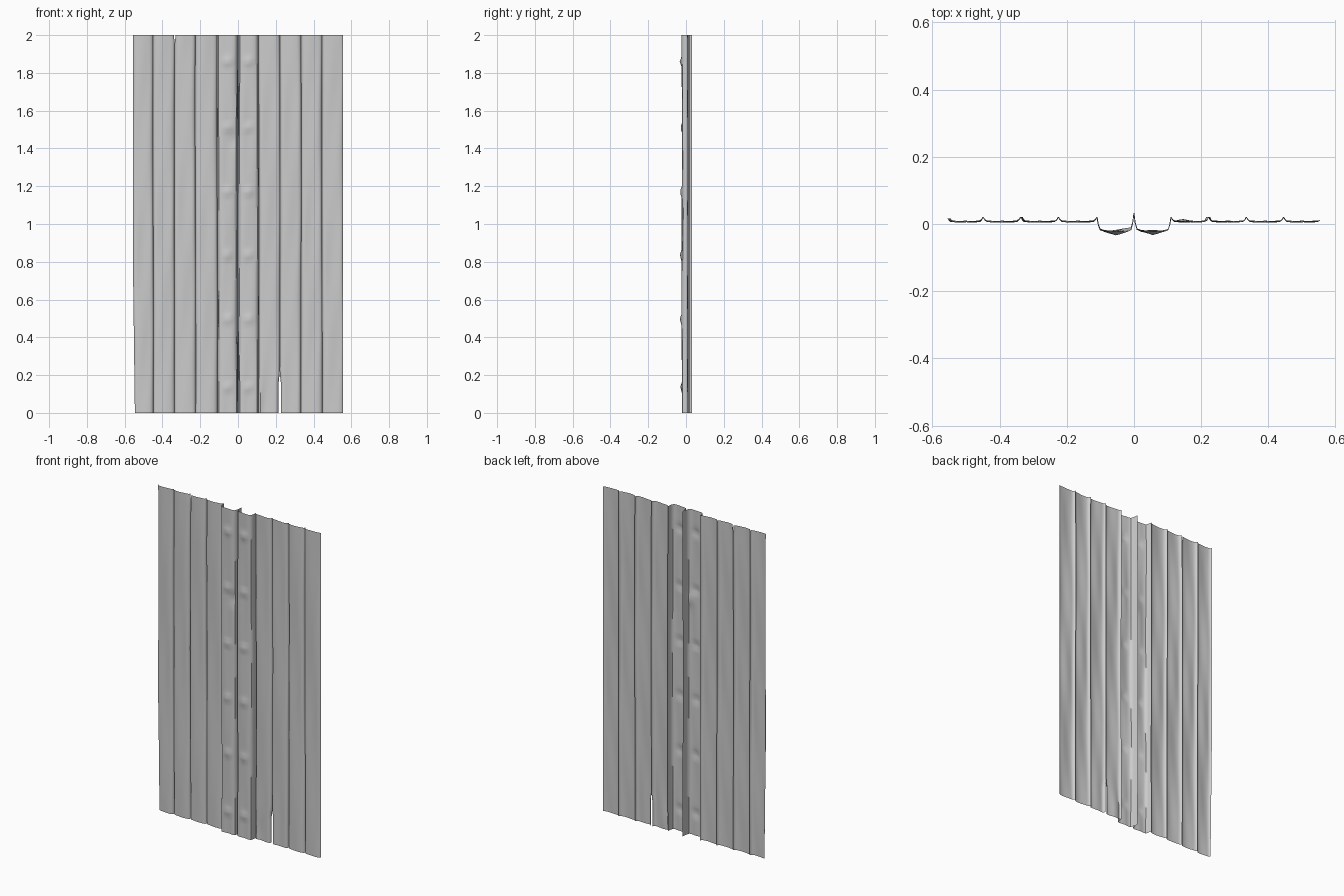
import bpy, bmesh, math, random

if "Cube" in bpy.data.objects:
    bpy.data.objects.remove(bpy.data.objects["Cube"])

random.seed(4)
SEAMS = [-0.555, -0.449, -0.336, -0.225, -0.110, 0.0, 0.110, 0.222, 0.334, 0.445, 0.555]
BUMPS = [0.135, 0.495, 0.835, 1.17, 1.51, 1.86]      # raised spots on the centre boards
ROWS = 100
PHASE = [random.uniform(0, 6.28) for _ in SEAMS]
# cross-section: (fraction across the board, how far it curls back to the seam)
PROFILE = [(0, 1), (0.035, 0.45), (0.085, 0.1), (0.2, 0.0), (0.35, 0), (0.5, 0),
           (0.65, 0), (0.8, 0.0), (0.915, 0.1), (0.965, 0.45), (1, 1)]


def seam_x(i, z):
    """Slightly wavering board edge."""
    if i == 0:
        return SEAMS[0] + 0.009 * max(0, 1 - z / 0.7)
    if i == 10:
        return SEAMS[10]
    return SEAMS[i] + 0.0015 * math.sin(2.3 * z + PHASE[i])


def split(i, z):
    """Half width of the open cracks between boards."""
    if i == 7:
        return 0.006 * min(1, max(0, (0.21 - z) / 0.05))
    if i == 2:
        return 0.004 * min(1, max(0, (z - 1.96) / 0.03))
    return 0


def gauss(x, z, cx, cz, sx, sz):
    return math.exp(-((x - cx) / sx) ** 2 - ((z - cz) / sz) ** 2)


def make_board(n):
    centre = n in (4, 5)
    face = -0.021 if centre else 0.007
    curl = [0.033 if centre and s == 5 else 0.021 for s in (n, n + 1)]
    if n == 0:
        curl[0] = 0.017
    if n == 9:
        curl[1] = 0.013
    p = random.uniform(0, 6.28)
    bm = bmesh.new()
    grid = []
    for r in range(ROWS + 1):
        z = 2 * r / ROWS
        x0 = seam_x(n, z) + split(n, z)
        x1 = seam_x(n + 1, z) - split(n + 1, z)
        row = []
        for k, (f, c) in enumerate(PROFILE):
            if centre:                                  # steep side walls
                f = 0.5 + (f - 0.5) * (1 + 0.05 * (1 - abs(2 * f - 1)))
                f = min(1, max(0, f))
            x = x0 + (x1 - x0) * f
            edge = curl[0] if f < 0.5 else curl[1]
            y = face + (edge - face) * c
            # weathered ripple, dents and raised spots
            y += 0.0018 * (1 - c) * math.sin(4.1 * z + p + 5 * f)
            y += 0.0012 * (1 - c) * math.sin(9 * z + 2 * p - 7 * f)
            if centre:
                for b in BUMPS:
                    y -= 0.012 * max(0, 1 - abs(z - b) / 0.03) * max(0, 1 - abs(f - 0.5) / 0.3)
                y += 0.010 * (1 - c) * gauss(x, z, -0.02, 1.45, 0.02, 0.04)
            y += 0.006 * (1 - c) * gauss(x, z, 0.14, 0.05, 0.02, 0.1)
            row.append(bm.verts.new((x, y, z)))
        grid.append(row)
    for a, b in zip(grid, grid[1:]):
        for k in range(len(PROFILE) - 1):
            bm.faces.new((a[k], a[k + 1], b[k + 1], b[k]))
    me = bpy.data.meshes.new("board")
    bm.to_mesh(me)
    bm.free()
    ob = bpy.data.objects.new(f"{'centre' if centre else 'side'}_board_{n + 1}", me)
    bpy.context.collection.objects.link(ob)
    ob.select_set(True)
    bpy.context.view_layer.objects.active = ob


# ten boards side by side
for n in range(10):
    make_board(n)
bpy.ops.object.shade_smooth_by_angle(angle=math.radians(50))
